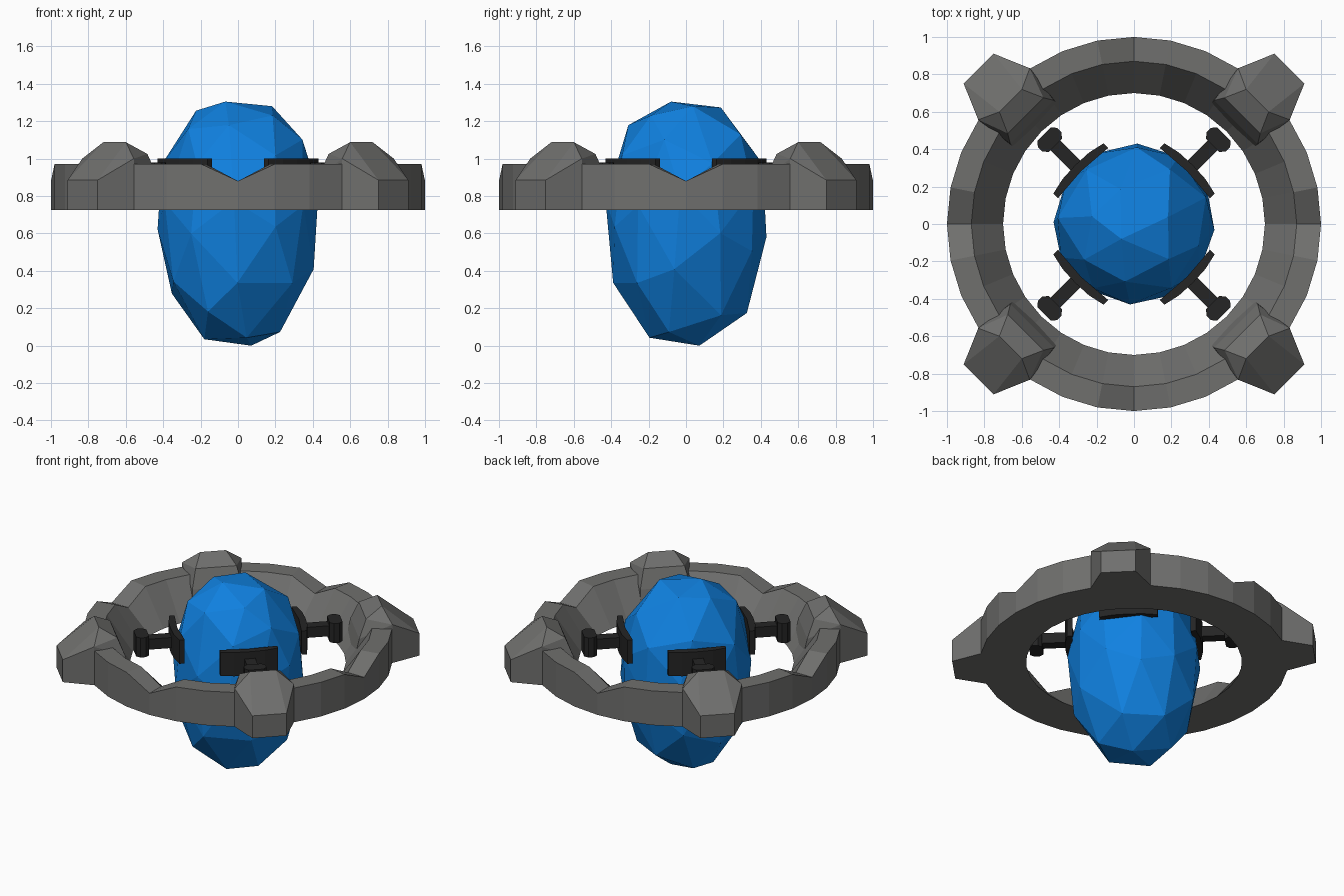
import bpy, bmesh, math, random
from mathutils import Euler, Matrix, Vector

if "Cube" in bpy.data.objects:
    bpy.data.objects.remove(bpy.data.objects["Cube"])

random.seed(4)


def material(name, rgb):
    m = bpy.data.materials.new(name)
    m.diffuse_color = (*rgb, 1)
    m.use_nodes = True
    m.node_tree.nodes["Principled BSDF"].inputs["Base Color"].default_value = m.diffuse_color
    return m


GREY = material("stone_grey", (0.16, 0.16, 0.155))
DARK = material("dark_metal", (0.018, 0.018, 0.018))
BLUE = material("crystal_blue", (0.005, 0.22, 0.75))


def finish(bm, name, mat):
    bmesh.ops.recalc_face_normals(bm, faces=bm.faces)
    mesh = bpy.data.meshes.new(name)
    bm.to_mesh(mesh)
    bm.free()
    mesh.materials.append(mat)
    ob = bpy.data.objects.new(name, mesh)
    bpy.context.collection.objects.link(ob)
    return ob


def hull(name, half, mat, turn):
    """Convex block from points (radial, tangent, z), mirrored across the tangent."""
    bm = bmesh.new()
    for u, v, z in half:
        for s in (1, -1):
            bm.verts.new((u, s * v, z))
    res = bmesh.ops.convex_hull(bm, input=bm.verts)
    loose = {g for g in res["geom_interior"] if isinstance(g, bmesh.types.BMVert)}
    bmesh.ops.delete(bm, geom=list(loose), context='VERTS')
    bmesh.ops.dissolve_limit(bm, angle_limit=0.02, verts=bm.verts, edges=bm.edges)
    bm.transform(Matrix.Rotation(turn, 4, 'Z'))
    return finish(bm, name, mat)


def prism(name, outline, z0, z1, mat, turn):
    """Plan outline (radial, tangent) extruded upward."""
    bm = bmesh.new()
    face = bm.faces.new([bm.verts.new((u, v, z0)) for u, v in outline])
    up = bmesh.ops.extrude_face_region(bm, geom=[face], use_keep_orig=True)
    top = [g for g in up["geom"] if isinstance(g, bmesh.types.BMVert)]
    bmesh.ops.translate(bm, verts=top, vec=(0, 0, z1 - z0))
    bm.transform(Matrix.Rotation(turn, 4, 'Z'))
    return finish(bm, name, mat)


# Ring with a notch on each axis
N, BASE = 32, 0.725
bm = bmesh.new()
loops = []
for i in range(N):
    a = i * math.tau / N
    top = 0.88 if i % 8 == 0 else 0.97
    section = [(0.70, BASE), (1.0, BASE), (1.0, top), (0.87, top)]
    loops.append([bm.verts.new((r * math.cos(a), r * math.sin(a), z)) for r, z in section])
for i in range(N):
    p, q = loops[i], loops[(i + 1) % N]
    for k in range(4):
        j = (k + 1) % 4
        bm.faces.new((p[k], q[k], q[j], p[j]))
finish(bm, "ring", GREY)

# Faceted egg-shaped crystal
bm = bmesh.new()
bmesh.ops.create_icosphere(bm, subdivisions=2, radius=1)
bm.transform(Euler((0.5, 0.3, 0.2)).to_matrix().to_4x4())
P, MID = 2.4, 0.72
for v in bm.verts:
    d = v.co + Vector([random.uniform(-0.07, 0.07) for _ in range(3)])
    d.normalize()
    r = math.hypot(d.x, d.y)
    d /= (r ** P + abs(d.z) ** P) ** (1 / P)
    v.co = (0.44 * d.x, 0.44 * d.y, MID + d.z * (0.6 if d.z > 0 else 0.74))
lo = [min(v.co[k] for v in bm.verts) for k in range(3)]
hi = [max(v.co[k] for v in bm.verts) for k in range(3)]
want = [(-0.43, 0.43), (-0.43, 0.43), (0.0, 1.305)]
for v in bm.verts:
    for k in range(3):
        t = (v.co[k] - lo[k]) / (hi[k] - lo[k])
        v.co[k] = want[k][0] + t * (want[k][1] - want[k][0])
finish(bm, "crystal", BLUE)

# Corner blocks and clamps on the diagonals
BLOCK = [(0.73, 0.165, BASE), (0.983, 0.195, BASE), (1.175, 0.113, BASE),
         (1.175, 0.113, 0.885), (0.983, 0.195, 1.0),
         (0.82, 0.135, 1.025), (0.933, 0.085, 1.088), (0.77, 0.165, 0.90)]
PAD = [(0.385, -0.19), (0.42, -0.19), (0.44, -0.10), (0.445, 0), (0.44, 0.10),
       (0.42, 0.19), (0.385, 0.19), (0.40, 0)]
STEM = [(0.42, -0.036), (0.62, -0.036), (0.62, 0.036), (0.42, 0.036)]
KNOB = [(0.595, -0.05), (0.62, -0.072), (0.655, -0.072), (0.68, -0.05),
        (0.68, 0.05), (0.655, 0.072), (0.62, 0.072), (0.595, 0.05)]
for i in range(4):
    turn = math.radians(45 + 90 * i)
    hull(f"ring_block_{i}", BLOCK, GREY, turn)
    prism(f"clamp_pad_{i}", PAD, 0.83, 1.0, DARK, turn)
    prism(f"clamp_stem_{i}", STEM, 0.875, 0.95, DARK, turn)
    prism(f"clamp_knob_{i}", KNOB, 0.84, 0.98, DARK, turn)
